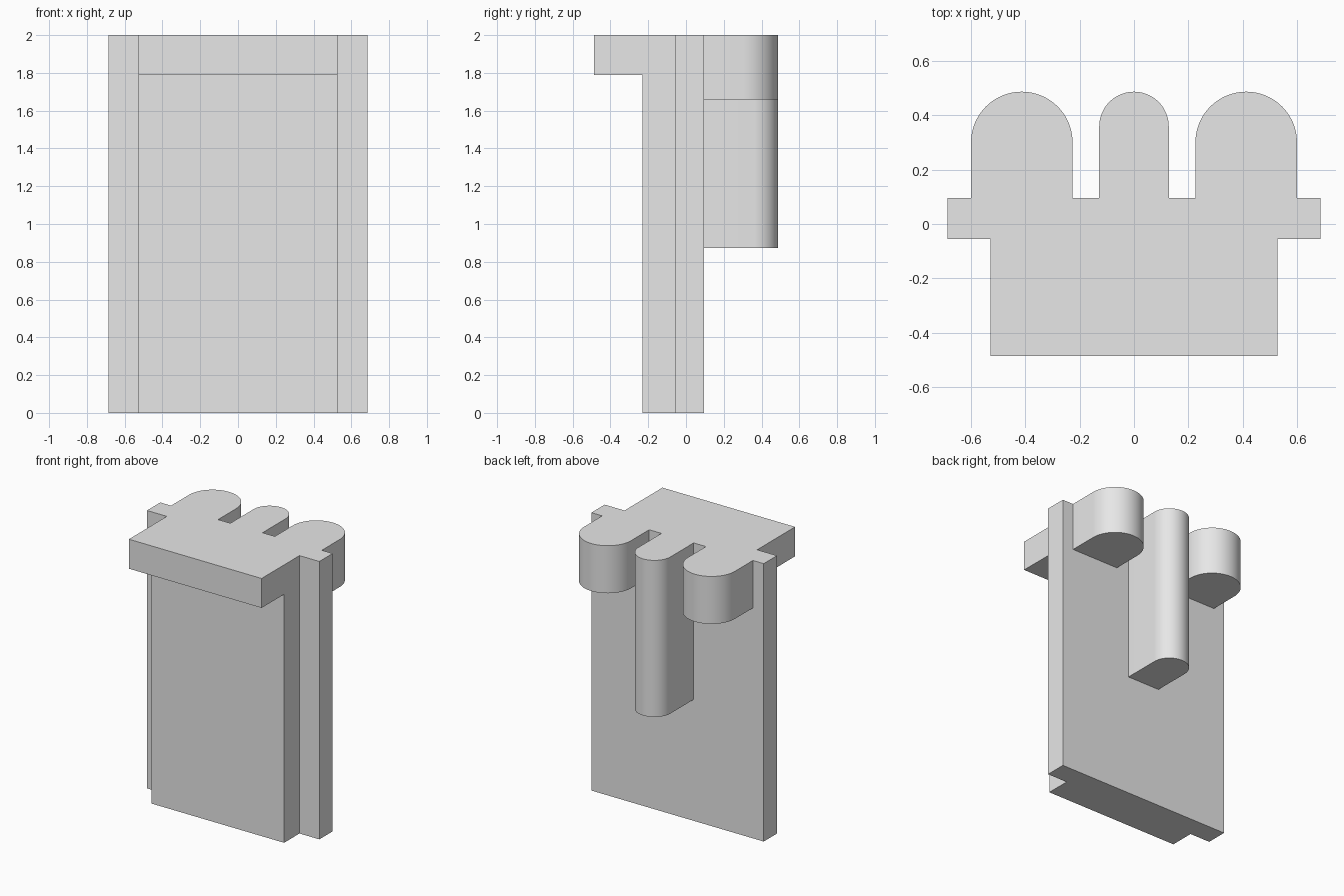
import bpy, bmesh
from math import pi, cos, sin, radians

if "Cube" in bpy.data.objects:
    bpy.data.objects.remove(bpy.data.objects["Cube"], do_unlink=True)

TOP = 2.0
BACK_FACE, STEP, FRONT_FACE = 0.096, -0.055, -0.23
LIP_FRONT, LOBE_BACK = -0.486, 0.487
FLANGE_X, PANEL_X = 0.686, 0.528
OVERLAP = 0.05          # how far parts run into the slab before being joined

grey = bpy.data.materials.new("plain grey")
grey.use_nodes = True
grey.diffuse_color = (0.8, 0.8, 0.8, 1)
grey.node_tree.nodes["Principled BSDF"].inputs["Base Color"].default_value = (0.8, 0.8, 0.8, 1)


def extrude_outline(name, outline, z0, z1):
    """Solid made by raising a flat outline (counter-clockwise) from z0 to z1."""
    bm = bmesh.new()
    base = bm.faces.new([bm.verts.new((x, y, z0)) for x, y in outline])
    raised = bmesh.ops.extrude_face_region(bm, geom=[base], use_keep_orig=True)["geom"]
    verts = [v for v in raised if isinstance(v, bmesh.types.BMVert)]
    bmesh.ops.translate(bm, verts=verts, vec=(0, 0, z1 - z0))
    bmesh.ops.recalc_face_normals(bm, faces=bm.faces)
    mesh = bpy.data.meshes.new(name)
    bm.to_mesh(mesh)
    bm.free()
    mesh.materials.append(grey)
    obj = bpy.data.objects.new(name, mesh)
    bpy.context.collection.objects.link(obj)
    return obj


def rectangle(half_x, y0, y1):
    return [(-half_x, y0), (half_x, y0), (half_x, y1), (-half_x, y1)]


def lobe(name, x, radius, z0, steps=40):
    """Round-ended rib standing out from the back of the slab."""
    y0, yc = BACK_FACE - OVERLAP, LOBE_BACK - radius
    arc = [(x + radius * cos(pi * i / steps), yc + radius * sin(pi * i / steps))
           for i in range(steps + 1)]
    return extrude_outline(name, [(x - radius, y0), (x + radius, y0)] + arc, z0, TOP)


# Slab with a thinner flange along each side
slab_half = [(PANEL_X, FRONT_FACE), (PANEL_X, STEP), (FLANGE_X, STEP), (FLANGE_X, BACK_FACE)]
slab = extrude_outline("slotted_panel",
                       slab_half + [(-x, y) for x, y in reversed(slab_half)], 0, TOP)

# Front lip and the three ribs on the back
parts = [
    extrude_outline("front_lip", rectangle(PANEL_X, LIP_FRONT, FRONT_FACE + OVERLAP), 1.788, TOP),
    lobe("center_rib", 0, 0.128, 0.873),
    lobe("left_rib", 0.413, 0.187, 1.658),
    lobe("right_rib", -0.413, 0.187, 1.658),
]

# Join everything into one clean solid
bpy.ops.object.select_all(action="DESELECT")
bpy.context.view_layer.objects.active = slab
slab.select_set(True)
for part in parts:
    union = slab.modifiers.new("join_" + part.name, "BOOLEAN")
    union.operation, union.solver, union.object = "UNION", "EXACT", part
    bpy.ops.object.modifier_apply(modifier=union.name)
    bpy.data.objects.remove(part, do_unlink=True)

bm = bmesh.new()
bm.from_mesh(slab.data)
bmesh.ops.remove_doubles(bm, verts=bm.verts, dist=0.0001)
bmesh.ops.dissolve_limit(bm, angle_limit=radians(0.5), verts=bm.verts, edges=bm.edges)
bm.to_mesh(slab.data)
bm.free()
bpy.ops.object.shade_smooth_by_angle(angle=radians(30))
